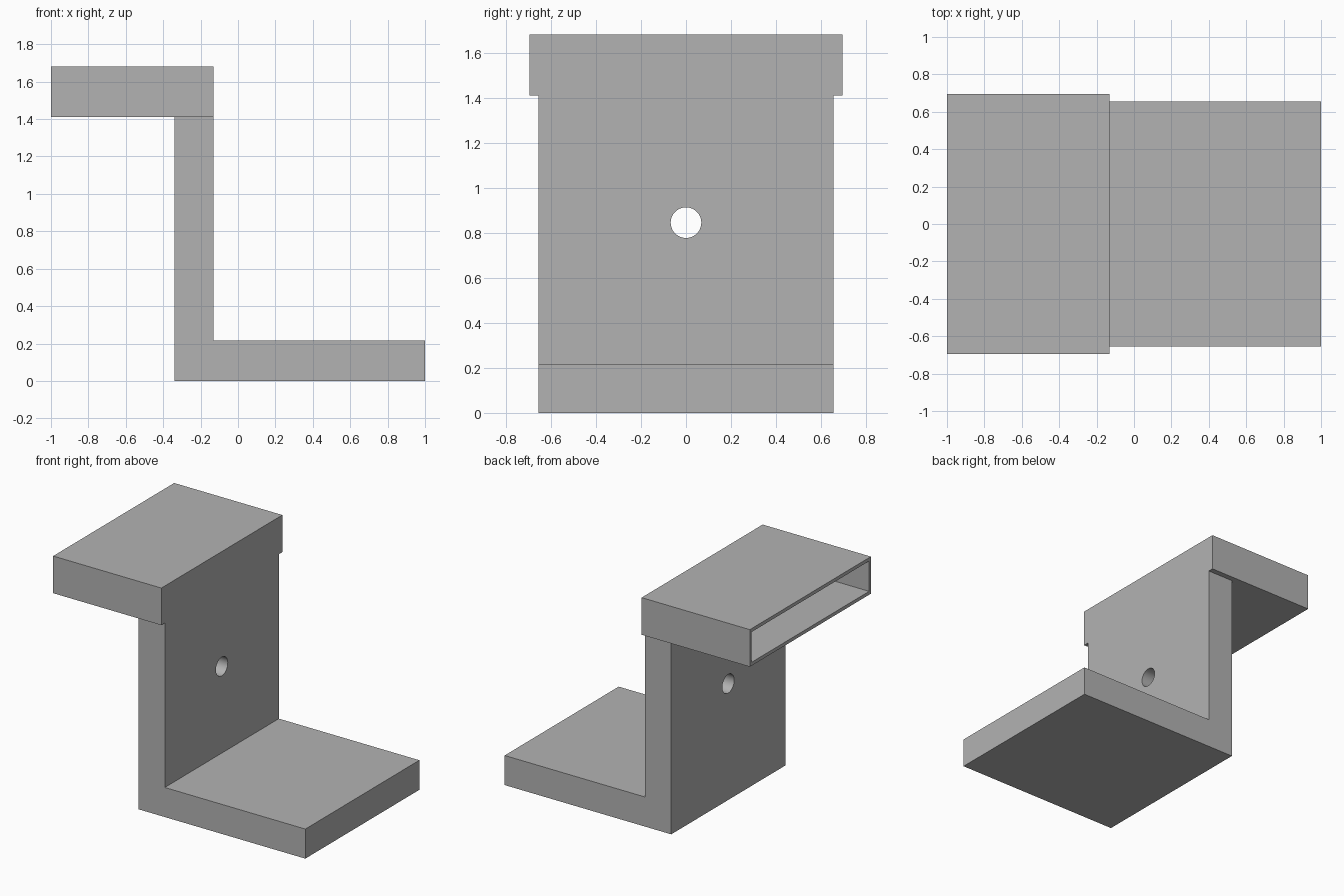
import bpy
import bmesh
from math import pi, radians
from mathutils import Matrix, Vector

cube = bpy.data.objects.get("Cube")
if cube:
    bpy.data.objects.remove(cube, do_unlink=True)

grey = bpy.data.materials.new("plain_grey")
grey.use_nodes = True
grey.diffuse_color = (0.45, 0.45, 0.45, 1)
grey.node_tree.nodes["Principled BSDF"].inputs["Base Color"].default_value = grey.diffuse_color


def make_object(name, bm):
    bmesh.ops.recalc_face_normals(bm, faces=bm.faces)
    mesh = bpy.data.meshes.new(name)
    bm.to_mesh(mesh)
    bm.free()
    mesh.materials.append(grey)
    obj = bpy.data.objects.new(name, mesh)
    bpy.context.collection.objects.link(obj)
    return obj


def box(name, low, high):
    low, high = Vector(low), Vector(high)
    bm = bmesh.new()
    bmesh.ops.create_cube(bm, size=1, matrix=Matrix.Translation((low + high) / 2)
                          @ Matrix.Diagonal((*(high - low), 1)))
    return make_object(name, bm)


def cut(obj, cutter):
    cutter.hide_render = True
    mod = obj.modifiers.new("cut", 'BOOLEAN')
    mod.operation = 'DIFFERENCE'
    mod.solver = 'EXACT'
    mod.object = cutter
    bpy.ops.object.select_all(action='DESELECT')
    obj.select_set(True)
    bpy.context.view_layer.objects.active = obj
    bpy.ops.object.modifier_apply(modifier=mod.name)
    bpy.data.objects.remove(cutter, do_unlink=True)
    bpy.ops.object.shade_smooth_by_angle(angle=radians(30))


back_x, front_x = -0.34, -0.13
foot_top, sleeve_bottom, sleeve_top = 0.215, 1.41, 1.68
half_width, sleeve_half = 0.655, 0.695

# L-shaped bracket: upright plate and foot in one piece
profile = [(back_x, 0), (1, 0), (1, foot_top), (front_x, foot_top),
           (front_x, sleeve_bottom), (back_x, sleeve_bottom)]
bm = bmesh.new()
face = bm.faces.new([bm.verts.new((x, -half_width, z)) for x, z in profile])
grown = bmesh.ops.extrude_face_region(bm, geom=[face])["geom"]
bmesh.ops.translate(bm, vec=(0, 2 * half_width, 0),
                    verts=[v for v in grown if isinstance(v, bmesh.types.BMVert)])
bracket = make_object("bracket", bm)

# Round bolt hole through the upright
bm = bmesh.new()
bmesh.ops.create_cone(bm, cap_ends=True, segments=48, radius1=0.068, radius2=0.068, depth=0.6,
                      matrix=Matrix.Translation((back_x, 0, 0.845)) @ Matrix.Rotation(pi / 2, 4, 'Y'))
cut(bracket, make_object("hole_cutter", bm))

# Hollow sleeve on top, open at its outer end
side, skin = 0.02, 0.025
sleeve = box("sleeve", (-1, -sleeve_half, sleeve_bottom), (front_x, sleeve_half, sleeve_top))
cut(sleeve, box("sleeve_cutter", (-1.1, side - sleeve_half, sleeve_bottom + skin),
                (front_x - skin, sleeve_half - side, sleeve_top - skin)))
